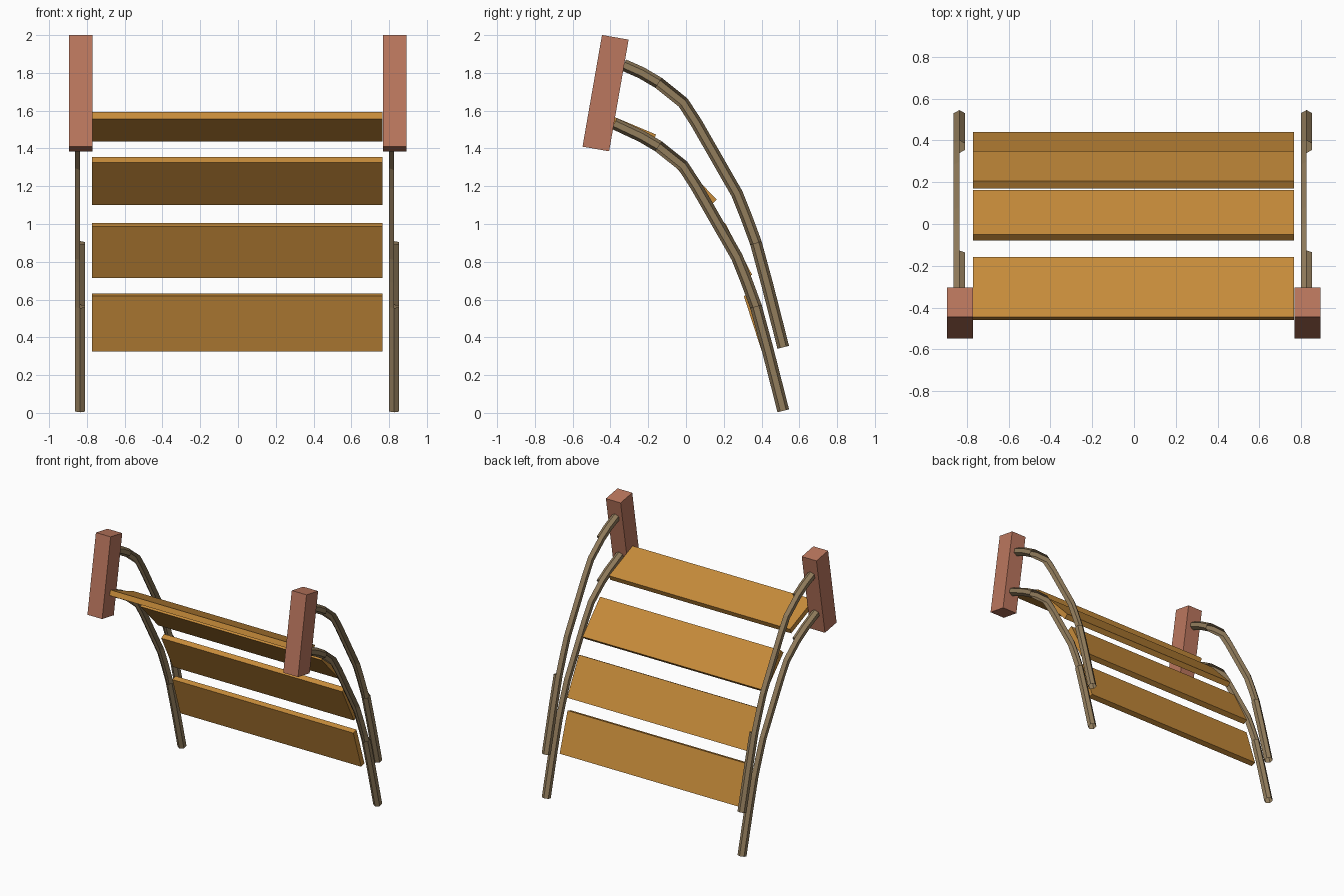
import bpy, bmesh, math
from mathutils import Vector

if "Cube" in bpy.data.objects:
    bpy.data.objects.remove(bpy.data.objects["Cube"])


def material(name, rgb):
    m = bpy.data.materials.new(name)
    m.diffuse_color = (*rgb, 1)
    m.use_nodes = True
    m.node_tree.nodes["Principled BSDF"].inputs["Base Color"].default_value = m.diffuse_color
    return m


PLANK = material("golden plank wood", (0.57, 0.26, 0.043))
POST = material("red brown post wood", (0.50, 0.185, 0.112))
RAIL = material("grey brown rail", (0.29, 0.205, 0.108))


def finish(name, bm, mat):
    mesh = bpy.data.meshes.new(name)
    bm.to_mesh(mesh)
    bm.free()
    mesh.materials.append(mat)
    ob = bpy.data.objects.new(name, mesh)
    bpy.context.collection.objects.link(ob)
    return ob


def slab(name, x0, x1, corner, length, thick, angle, mat):
    """Box seen from the side: starts at a (y, z) corner, runs along a slope."""
    along = Vector((0, math.cos(angle), math.sin(angle))) * length
    up = Vector((0, -math.sin(angle), math.cos(angle))) * thick
    base = Vector((0, *corner))
    bm = bmesh.new()
    rings = []
    for x in (x0, x1):
        o = base + Vector((x, 0, 0))
        rings.append([bm.verts.new(p) for p in (o, o + along, o + along + up, o + up)])
    bm.faces.new(rings[0])
    bm.faces.new(rings[1][::-1])
    for i in range(4):
        j = (i + 1) % 4
        bm.faces.new((rings[0][i], rings[1][i], rings[1][j], rings[0][j]))
    bmesh.ops.recalc_face_normals(bm, faces=bm.faces[:])
    return finish(name, bm, mat)


def rail(name, cx, path, open_from, open_to, r=0.0315, sides=6):
    """Six-sided rail; the +x half is left open between two path points."""
    pts = [Vector((cx, y, z)) for y, z in path]
    bm = bmesh.new()
    rings = []
    for i, p in enumerate(pts):
        t = (pts[min(i + 1, len(pts) - 1)] - pts[max(i - 1, 0)]).normalized()
        n = Vector((0, -t.z, t.y))
        rings.append([bm.verts.new(p + r * (math.cos(a) * n + math.sin(a) * Vector((1, 0, 0))))
                      for a in (2 * math.pi * k / sides for k in range(sides))])
    for i in range(len(pts) - 1):
        for k in range(sides):
            if open_from <= i < open_to and k < sides // 2:
                continue
            j = (k + 1) % sides
            bm.faces.new((rings[i][k], rings[i][j], rings[i + 1][j], rings[i + 1][k]))
    return finish(name, bm, RAIL)


# Tilted end posts
for side, x0, x1 in (("left", -0.895, -0.77), ("right", 0.768, 0.893)):
    slab(side + "_post", x0, x1, (-0.407, 1.385), 0.6, 0.143, math.radians(80.1), POST)

# Four planks that get steeper towards the ground
planks = [(-0.46, 1.557, 22.8), (-0.08, 1.326, 46.5),
          (0.171, 0.988, 62.5), (0.306, 0.619, 72.0)]
for i, (y, z, deg) in enumerate(planks):
    slab(f"plank_{i + 1}", -0.772, 0.765, (y, z), 0.31, 0.04, -math.radians(deg), PLANK)

# Curved rails, an upper and a lower one on each side
curve = [(-0.235, 1.80), (-0.145, 1.747), (-0.015, 1.643), (0.055, 1.535),
         (0.27, 1.16), (0.32, 1.035), (0.37, 0.90), (0.43, 0.68), (0.515, 0.347)]
for side, cx in (("left", -0.836), ("right", 0.826)):
    rail(side + "_upper_rail", cx, [(-0.33, 1.842)] + curve, 2, 7)
    lower = [(-0.38, 1.532)] + [(y, z - 0.336) for y, z in curve]
    rail(side + "_lower_rail", cx, lower, 2, 7)
